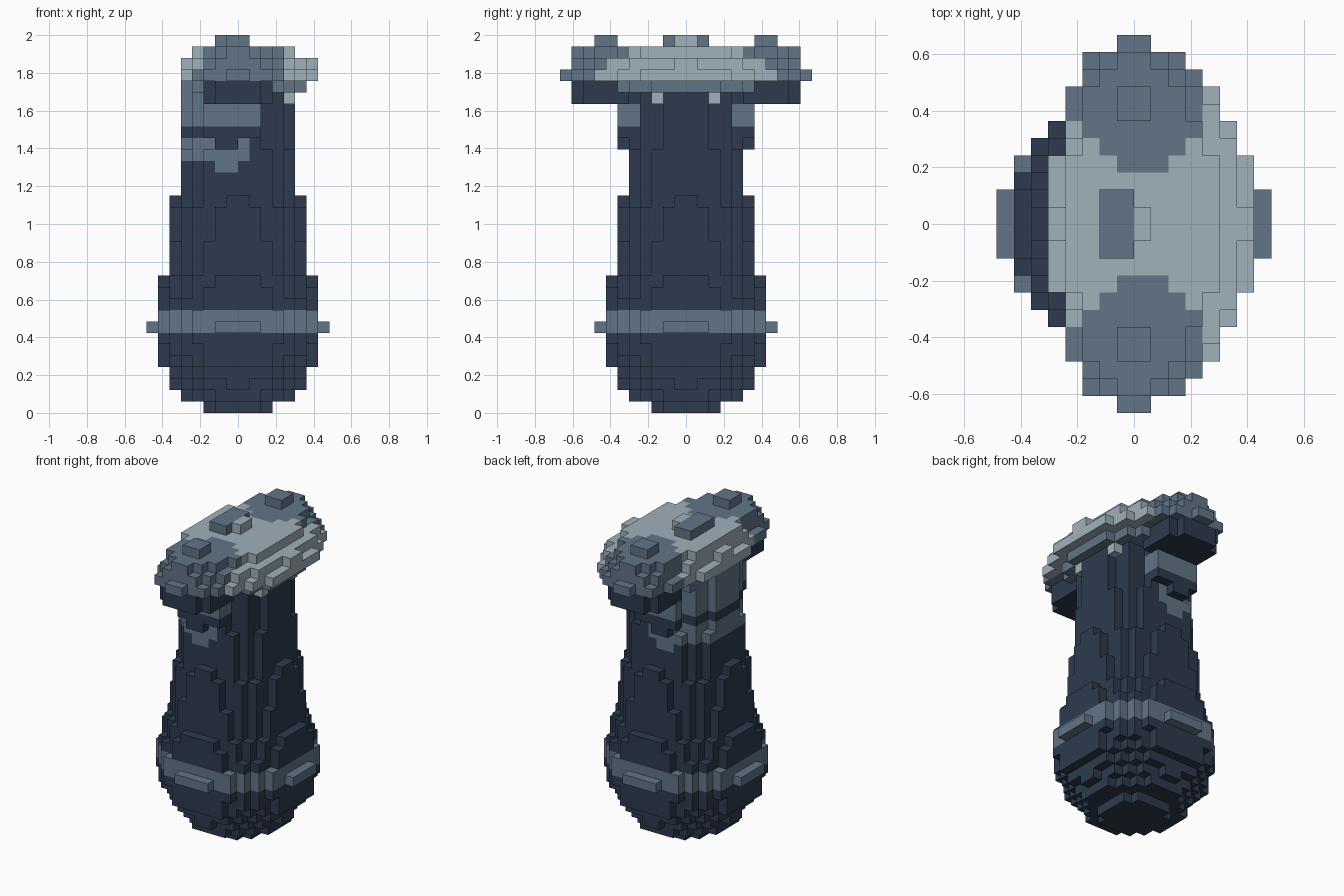
import bpy, bmesh
from math import hypot
from mathutils import Vector

cube = bpy.data.objects.get("Cube")
if cube:
    bpy.data.objects.remove(cube, do_unlink=True)

UNIT = 2 / 33          # edge of one block
LIGHT, MID, DARK = 0, 1, 2


def linear(c):
    return c / 12.92 if c <= 0.04045 else ((c + 0.055) / 1.055) ** 2.4


def material(name, r, g, b):
    col = tuple(linear(v / 255) for v in (r, g, b)) + (1,)
    m = bpy.data.materials.new(name)
    m.use_nodes = True
    m.diffuse_color = col
    m.node_tree.nodes["Principled BSDF"].inputs["Base Color"].default_value = col
    return m


materials = [material("pale grey", 160, 177, 187),
             material("slate blue", 98, 117, 135),
             material("dark navy", 45, 58, 78)]

# Each part maps block index (x, y, layer) to a colour; block centres sit at +0.5
parts = {n: {} for n in ("body", "ring", "cap", "lobes", "drips", "knobs")}
owner = {}


def put(part, cell, colour):
    if cell in owner:
        parts[owner[cell]].pop(cell)
    owner[cell] = part
    parts[part][cell] = colour


def fill(part, xs, ys, zs, colour):
    for x in range(*xs):
        for y in range(*ys):
            for z in range(*zs):
                put(part, (x, y, z), colour)


def disc(part, z, cx, rx, ry, rule):
    for x in range(-8, 8):
        for y in range(-11, 11):
            px, py = x + 0.5, y + 0.5
            if hypot((px - cx) / rx, py / ry) < 1:
                put(part, (x, y, z), rule(px, py, z))


# Body: rounded foot, swollen belly, tapering column
radii = [3.3, 4.9, 5.6, 6.3, 7.1, 7.2, 7.45, 7.75, 7.4, 7.2, 7.1, 6.8]
radii += [6.3] * 3 + [5.9] * 3 + [5.6] + [5.3] * 4 + [5.0] * 6


def body_colour(x, y, z):
    if z >= 25 and x < 2:
        return MID
    if 21 <= z <= 23 and x < 1:
        return DARK if z == 21 and abs(x + 1) > 1 else MID
    return DARK


for z, r in enumerate(radii):
    if z in (7, 8):
        disc("ring", z, 0, r, r, lambda x, y, z: MID)
    else:
        disc("body", z, 0, r, r, body_colour)


# Cap: flat oval with darker ends
def cap_colour(x, y, z):
    return MID if z == 28 or hypot(x - 0.4, abs(y) - 7) < 3.7 else LIGHT


for z, cx, rx, ry in ((28, 0.7, 5.4, 7.5), (29, 1, 6, 9.5),
                      (30, 1, 5.55, 9.2), (31, 0.5, 4.6, 8)):
    disc("cap", z, cx, rx, ry, cap_colour)

for side in (-1, 1):
    def span(a, b):
        return (a, b) if side > 0 else (-b, -a)

    # Drips below each end of the cap
    fill("drips", (-3, 2), span(5, 6), (25, 28), MID)
    fill("drips", (-3, 2), span(5, 6), (24, 25), DARK)
    fill("drips", (-2, 0), span(5, 6), (23, 24), DARK)
    fill("drips", (4, 5), span(2, 3), (27, 28), LIGHT)
    # Round lobes with flat dark undersides
    for x in range(-5, 5):
        for y in range(*span(2, 11)):
            for z in range(27, 33):
                d = Vector((x + 0.5, y + 0.5 - 7 * side, z + 0.5 - 29.2))
                if d.length < 3.6:
                    put("lobes", (x, y, z), MID if z > 28 else DARK)

# Raised blocks in the middle of the cap
fill("knobs", (-2, 0), (-2, 2), (32, 33), MID)
fill("knobs", (0, 1), (-1, 1), (32, 33), LIGHT)


# Turn the exposed sides of the blocks into one mesh per part
def build(name, cells):
    bm = bmesh.new()
    for cell, colour in cells.items():
        centre = Vector(cell) + Vector((0.5, 0.5, 0.5))
        for axis in range(3):
            for s in (-1, 1):
                n = [0, 0, 0]
                n[axis] = s
                if tuple(c + d for c, d in zip(cell, n)) in owner:
                    continue
                n = Vector(n)
                u = Vector((n.y, n.z, n.x))
                v = n.cross(u)
                corners = [(-1, -1), (1, -1), (1, 1), (-1, 1)]
                f = bm.faces.new([bm.verts.new((centre + (n + u * a + v * b) / 2) * UNIT)
                                  for a, b in corners])
                f.material_index = colour
    bmesh.ops.remove_doubles(bm, verts=bm.verts, dist=UNIT / 100)
    bmesh.ops.dissolve_limit(bm, angle_limit=0.01, verts=bm.verts, edges=bm.edges,
                             delimit={'MATERIAL'})
    mesh = bpy.data.meshes.new(name)
    bm.to_mesh(mesh)
    bm.free()
    for m in materials:
        mesh.materials.append(m)
    bpy.context.collection.objects.link(bpy.data.objects.new(name, mesh))


for name, cells in parts.items():
    build(name, cells)
